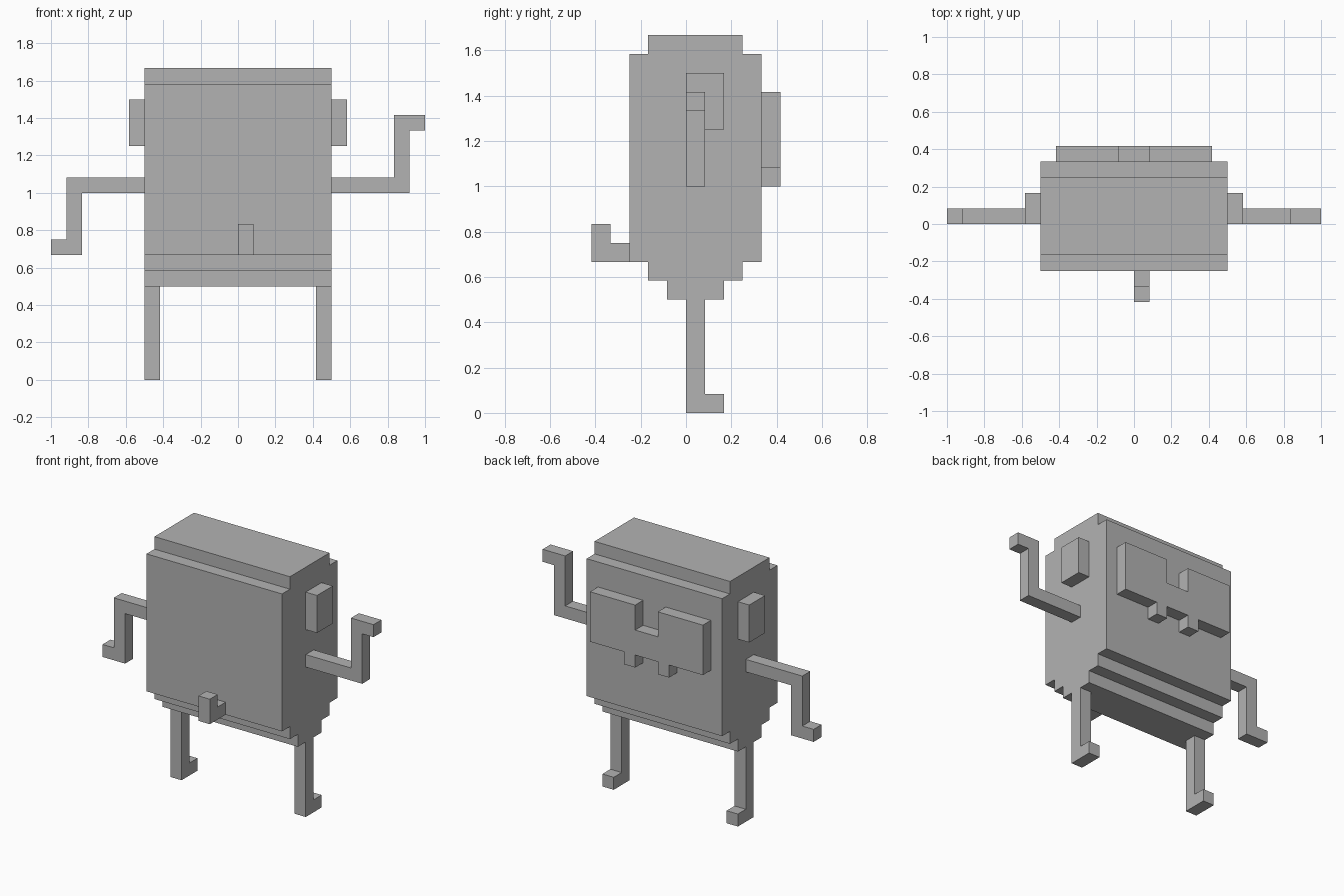
import bpy
import bmesh
from mathutils import Vector

UNIT = 1 / 12  # size of one block

cube = bpy.data.objects.get("Cube")
if cube:
    bpy.data.objects.remove(cube, do_unlink=True)

grey = bpy.data.materials.new("plain grey")
grey.use_nodes = True
grey.diffuse_color = (0.45, 0.45, 0.45, 1)
grey.node_tree.nodes["Principled BSDF"].inputs["Base Color"].default_value = grey.diffuse_color


def prism(name, outline, axis, start, end):
    """Extrude a block outline along x (outline in y, z) or y (outline in x, z)."""
    bm = bmesh.new()
    place = (lambda a, b: (start, a, b)) if axis == "x" else (lambda a, b: (a, start, b))
    face = bm.faces.new([bm.verts.new(Vector(place(*p)) * UNIT) for p in outline])
    depth = (end - start) * UNIT
    move = Vector((depth, 0, 0)) if axis == "x" else Vector((0, depth, 0))
    grown = bmesh.ops.extrude_face_region(bm, geom=[face], use_keep_orig=True)
    bmesh.ops.translate(bm, vec=move, verts=[v for v in grown["geom"] if isinstance(v, bmesh.types.BMVert)])
    bmesh.ops.recalc_face_normals(bm, faces=bm.faces)
    mesh = bpy.data.meshes.new(name)
    bm.to_mesh(mesh)
    bm.free()
    mesh.materials.append(grey)
    obj = bpy.data.objects.new(name, mesh)
    bpy.context.collection.objects.link(obj)
    return obj


# Body: stepped side profile, listed as front edge, back edge, bottom, top
steps = [(-1, 2, 6, 7), (-2, 3, 7, 8), (-3, 4, 8, 19), (-2, 3, 19, 20)]
front = [(f, z) for f, b, low, high in steps for z in (low, high)]
back = [(b, z) for f, b, low, high in steps for z in (low, high)]
prism("body", front + back[::-1], "x", -6, 6)

# Glasses plate on the back: notch above, two teeth below
half = [(0, 15), (1, 15), (1, 17), (5, 17), (5, 13), (2, 13), (2, 12), (1, 12), (1, 13), (0, 13)]
other_half = [(-x, z) for x, z in half[-2:0:-1]]
prism("glasses", half[1:-1] + other_half, "y", 4, 5)

# Tail: short hook on the front
prism("tail", [(-3, 8), (-5, 8), (-5, 10), (-4, 10), (-4, 9), (-3, 9)], "x", 0, 1)

# Ears and legs with feet on both sides
ear = [(0, 15), (2, 15), (2, 18), (0, 18)]
leg = [(0, 0), (2, 0), (2, 1), (1, 1), (1, 6), (0, 6)]
for side, sign in (("left", 1), ("right", -1)):
    prism(side + "_ear", ear, "x", sign * 6, sign * 7)
    prism(side + "_leg", leg, "x", sign * 5, sign * 6)

# Arms: left raised, right is the same shape turned upside down
arm = [(6, 12), (11, 12), (11, 16), (12, 16), (12, 17), (10, 17), (10, 13), (6, 13)]
prism("left_arm", arm, "y", 0, 1)
prism("right_arm", [(-x, 25 - z) for x, z in arm], "y", 0, 1)
